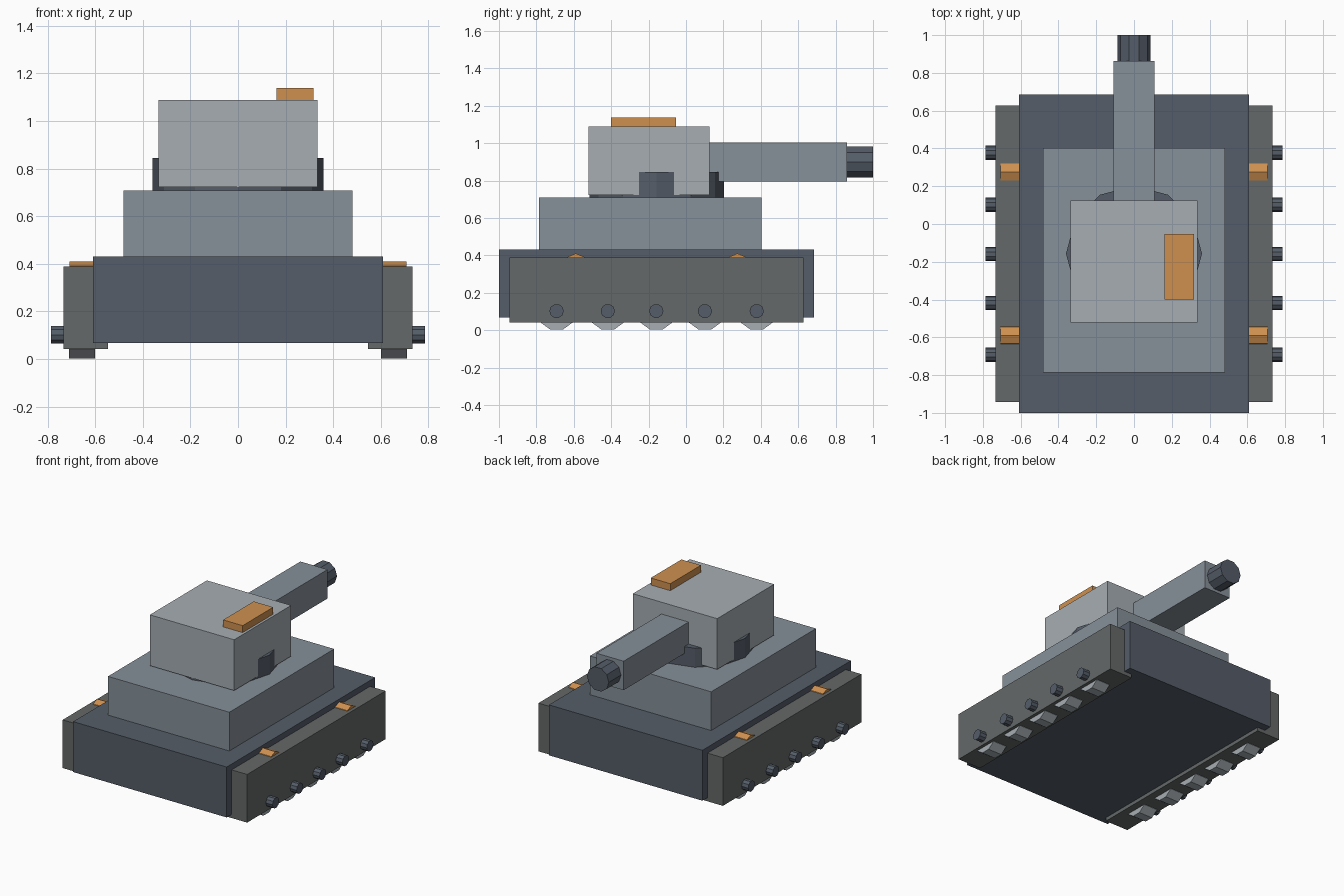
import bpy, bmesh, math
from mathutils import Matrix

if "Cube" in bpy.data.objects:
    bpy.data.objects.remove(bpy.data.objects["Cube"])


def material(name, rgb):
    m = bpy.data.materials.new(name)
    m.diffuse_color = (*rgb, 1)
    m.use_nodes = True
    m.node_tree.nodes["Principled BSDF"].inputs["Base Color"].default_value = m.diffuse_color
    return m


dark = material("dark_steel", (0.09, 0.11, 0.14))
mid = material("mid_steel", (0.24, 0.28, 0.32))
pale = material("pale_steel", (0.38, 0.42, 0.45))
track = material("track_grey", (0.13, 0.14, 0.14))
orange = material("orange", (0.62, 0.28, 0.08))


def finish(name, bm, mat):
    me = bpy.data.meshes.new(name)
    bm.to_mesh(me)
    bm.free()
    me.materials.append(mat)
    ob = bpy.data.objects.new(name, me)
    bpy.context.collection.objects.link(ob)
    return ob


def box(name, x, y, z, mat):
    """Box from (min, max) pairs."""
    bm = bmesh.new()
    size = Matrix.Diagonal((x[1] - x[0], y[1] - y[0], z[1] - z[0], 1))
    mid_pt = [(a + b) / 2 for a, b in (x, y, z)]
    bmesh.ops.create_cube(bm, size=1, matrix=Matrix.Translation(mid_pt) @ size)
    return finish(name, bm, mat)


def cyl(name, axis, span, centre, r, sides, mat, turn=0):
    """Faceted cylinder; first corner at angle turn from the first cross axis."""
    bm = bmesh.new()
    ring = []
    for i in range(sides):
        a = math.radians(turn) + i * math.tau / sides
        u, v = centre[0] + r * math.cos(a), centre[1] + r * math.sin(a)
        s = span[0]
        co = {"x": (s, u, v), "y": (u, s, v), "z": (u, v, s)}[axis]
        ring.append(bm.verts.new(co))
    face = bm.faces.new(ring)
    ext = bmesh.ops.extrude_face_region(bm, geom=[face])
    d = span[1] - span[0]
    for v in ext["geom"]:
        if isinstance(v, bmesh.types.BMVert):
            v.co["xyz".index(axis)] += d
    # close the open end if the extrusion moved the cap
    holes = [e for e in bm.edges if e.is_boundary]
    if holes:
        bmesh.ops.holes_fill(bm, edges=holes)
    bmesh.ops.recalc_face_normals(bm, faces=bm.faces[:])
    return finish(name, bm, mat)


# Hull and upper deck
box("hull", (-0.61, 0.61), (-1, 0.685), (0.068, 0.43), dark)
box("upper_deck", (-0.482, 0.482), (-0.787, 0.403), (0.43, 0.708), mid)

# Turret, its ring and hatch
cyl("turret_ring", "z", (0.70, 0.845), (0, -0.157), 0.36, 12, dark)
box("turret", (-0.335, 0.335), (-0.522, 0.125), (0.723, 1.088), pale)
box("hatch", (0.162, 0.317), (-0.4, -0.053), (1.088, 1.138), orange)

# Gun
box("gun_barrel", (-0.108, 0.108), (0.05, 0.862), (0.795, 1.003), mid)
cyl("muzzle", "y", (0.84, 1.0), (0, 0.898), 0.087, 10, dark)

# Running gear on both sides
for side, s in (("left", -1), ("right", 1)):
    box("side_skirt_" + side, sorted((s * 0.547, s * 0.733)),
        (-0.943, 0.628), (0.042, 0.388), track)
    for i, y in enumerate((-0.692, -0.418, -0.159, 0.101, 0.378)):
        cyl(f"road_wheel_{side}_{i}", "x", (s * 0.60, s * 0.71),
            (y, 0.102), 0.105, 10, pale, 18 * 4)
        cyl(f"wheel_hub_{side}_{i}", "x", (s * 0.70, s * 0.785),
            (y, 0.102), 0.038, 10, dark)
    for i, y in enumerate((-0.589, 0.275)):
        cyl(f"return_roller_{side}_{i}", "x", (s * 0.60, s * 0.708),
            (y, 0.347), 0.063, 8, orange)
